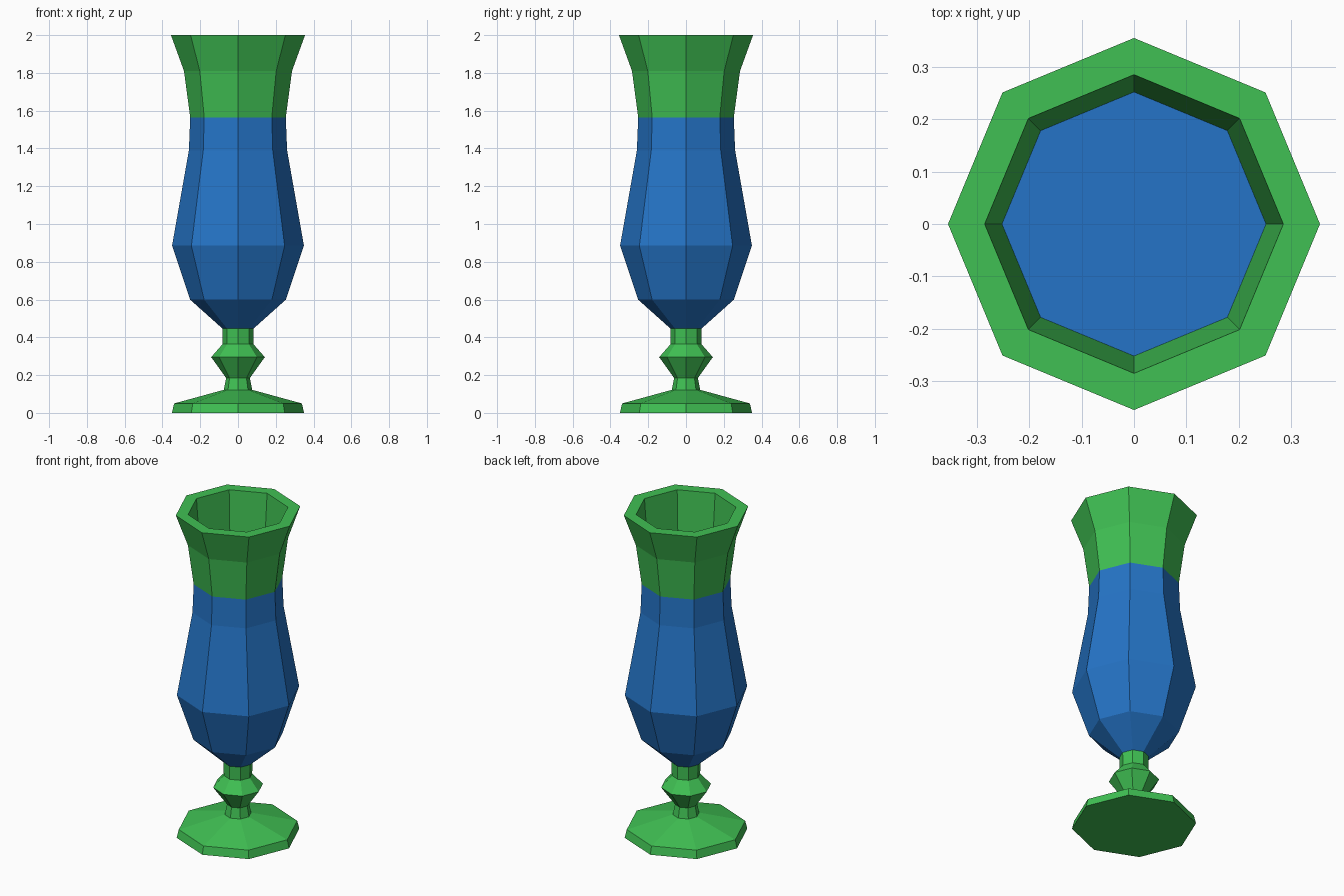
import bpy
import bmesh
from math import cos, sin, pi

SIDES = 8

cube = bpy.data.objects.get("Cube")
if cube:
    bpy.data.objects.remove(cube, do_unlink=True)


def make_material(name, color):
    mat = bpy.data.materials.new(name)
    mat.use_nodes = True
    mat.diffuse_color = color
    mat.node_tree.nodes["Principled BSDF"].inputs["Base Color"].default_value = color
    return mat


def lathe(name, profile, mat, cap_bottom=False, cap_top=False):
    """Turn a (radius, height) profile, listed upward on the outside, into a faceted solid."""
    bm = bmesh.new()
    rings = [[bm.verts.new((r * cos(2 * pi * i / SIDES), r * sin(2 * pi * i / SIDES), z))
              for i in range(SIDES)] for r, z in profile]
    for low, high in zip(rings, rings[1:]):
        for i in range(SIDES):
            j = (i + 1) % SIDES
            bm.faces.new((low[i], low[j], high[j], high[i]))
    if cap_bottom:
        bm.faces.new(rings[0][::-1])
    if cap_top:
        bm.faces.new(rings[-1])
    mesh = bpy.data.meshes.new(name)
    bm.to_mesh(mesh)
    bm.free()
    mesh.materials.append(mat)
    obj = bpy.data.objects.new(name, mesh)
    bpy.context.collection.objects.link(obj)
    return obj


green = make_material("green glass", (0.051, 0.53, 0.087, 1))
blue = make_material("blue drink", (0.018, 0.175, 0.57, 1))

# Wide foot with a shallow sloping top
lathe("foot", [(0.35, 0), (0.338, 0.05), (0.075, 0.122)], green, cap_bottom=True)

# Narrow stem with a faceted knob
lathe("stem", [(0.075, 0.122), (0.063, 0.185), (0.142, 0.295),
               (0.081, 0.365), (0.083, 0.447)], green)

# Bowl filled with the drink, closed by its flat surface
lathe("drink_bowl", [(0.083, 0.447), (0.254, 0.6), (0.349, 0.885),
                     (0.26, 1.39), (0.253, 1.565)], blue, cap_bottom=True, cap_top=True)

# Flared lip: outer wall, flat rim, then the inner wall down to the drink
lathe("flared_lip", [(0.253, 1.565), (0.286, 1.81), (0.355, 2),
                     (0.285, 2), (0.252, 1.565)], green)
